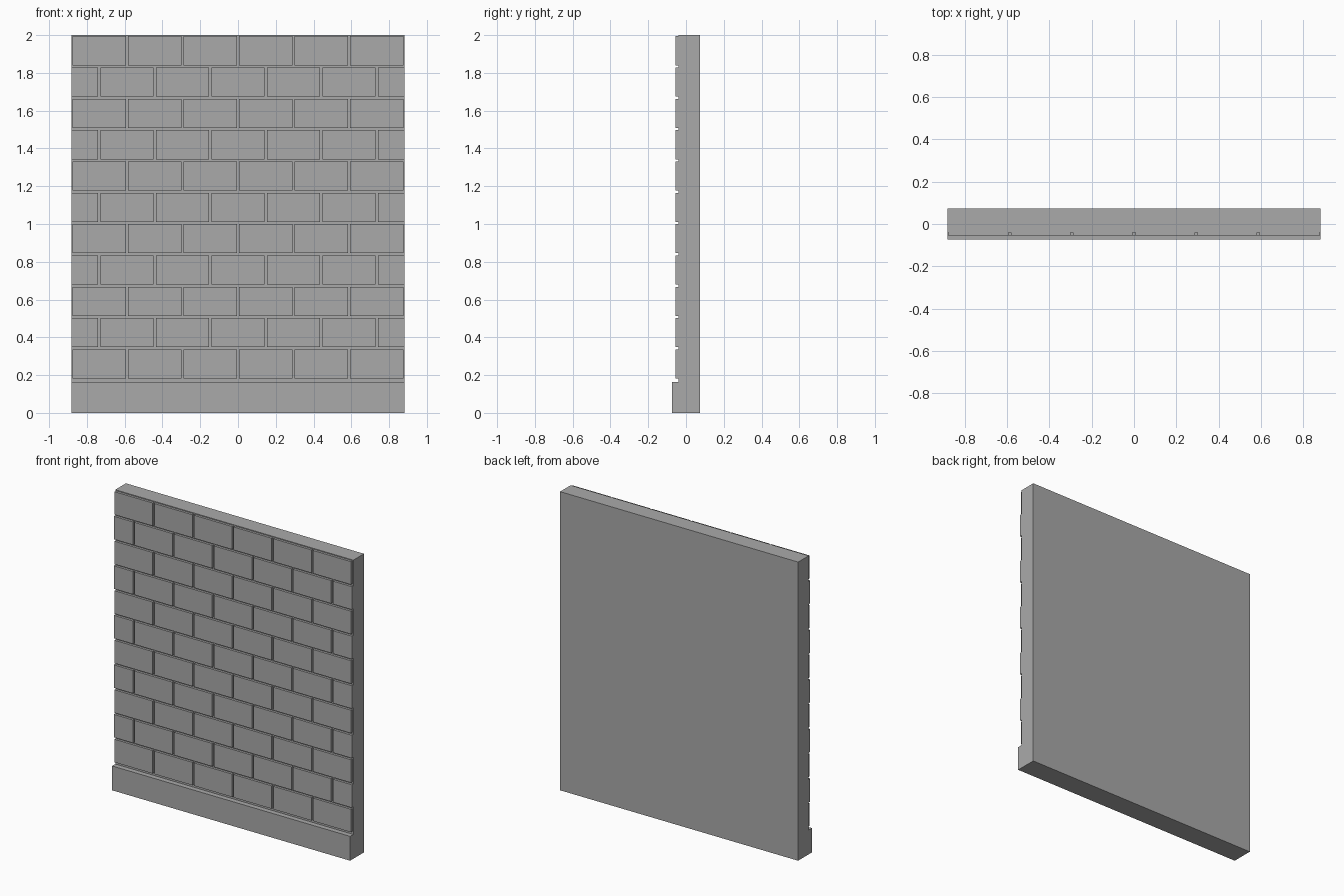
import bpy

cube = bpy.data.objects.get("Cube")
if cube:
    bpy.data.objects.remove(cube, do_unlink=True)

HALF, TOP, BACK = 0.882, 2.0, 0.073
MORTAR_Y, BRICK_Y, BASE_Y = -0.039, -0.055, -0.073
BASE_TOP, COURSES, COLUMNS, JOINT = 0.163, 11, 6, 0.006
COURSE_START = 0.176

stone = bpy.data.materials.new("grey stone")
stone.use_nodes = True
grey = (0.4, 0.4, 0.4, 1)
stone.diffuse_color = grey
stone.node_tree.nodes["Principled BSDF"].inputs["Base Color"].default_value = grey


def solid(name, outline, z0, z1):
    """Upright prism from a counter-clockwise plan outline."""
    n = len(outline)
    verts = [(x, y, z) for z in (z0, z1) for x, y in outline]
    faces = [tuple(reversed(range(n))), tuple(range(n, 2 * n))]
    faces += [(i, (i + 1) % n, n + (i + 1) % n, n + i) for i in range(n)]
    mesh = bpy.data.meshes.new(name)
    mesh.from_pydata(verts, [], faces)
    mesh.materials.append(stone)
    obj = bpy.data.objects.new(name, mesh)
    bpy.context.collection.objects.link(obj)
    return obj


def block(name, x0, x1, y0, y1, z0, z1):
    return solid(name, [(x0, y0), (x1, y0), (x1, y1), (x0, y1)], z0, z1)


# Plinth and the mortar wall standing on it
block("plinth", -HALF, HALF, BASE_Y, BACK, 0, BASE_TOP)
block("wall_core", -HALF, HALF, MORTAR_Y, BACK, BASE_TOP, TOP)

# Brick courses in running bond, with half bricks closing alternate courses
pitch = 2 * HALF / COLUMNS
rise = (TOP - COURSE_START) / COURSES
for row in range(COURSES):
    shift = pitch / 2 if row % 2 else 0
    z = COURSE_START + row * rise
    for col in range(COLUMNS + row % 2):
        left = -HALF - shift + col * pitch
        x0 = max(left + JOINT, -HALF)
        x1 = min(left + pitch - JOINT, HALF)
        block(f"brick_{row + 1}_{col + 1}", x0, x1, BRICK_Y, MORTAR_Y,
              z + JOINT, z + rise - JOINT)
